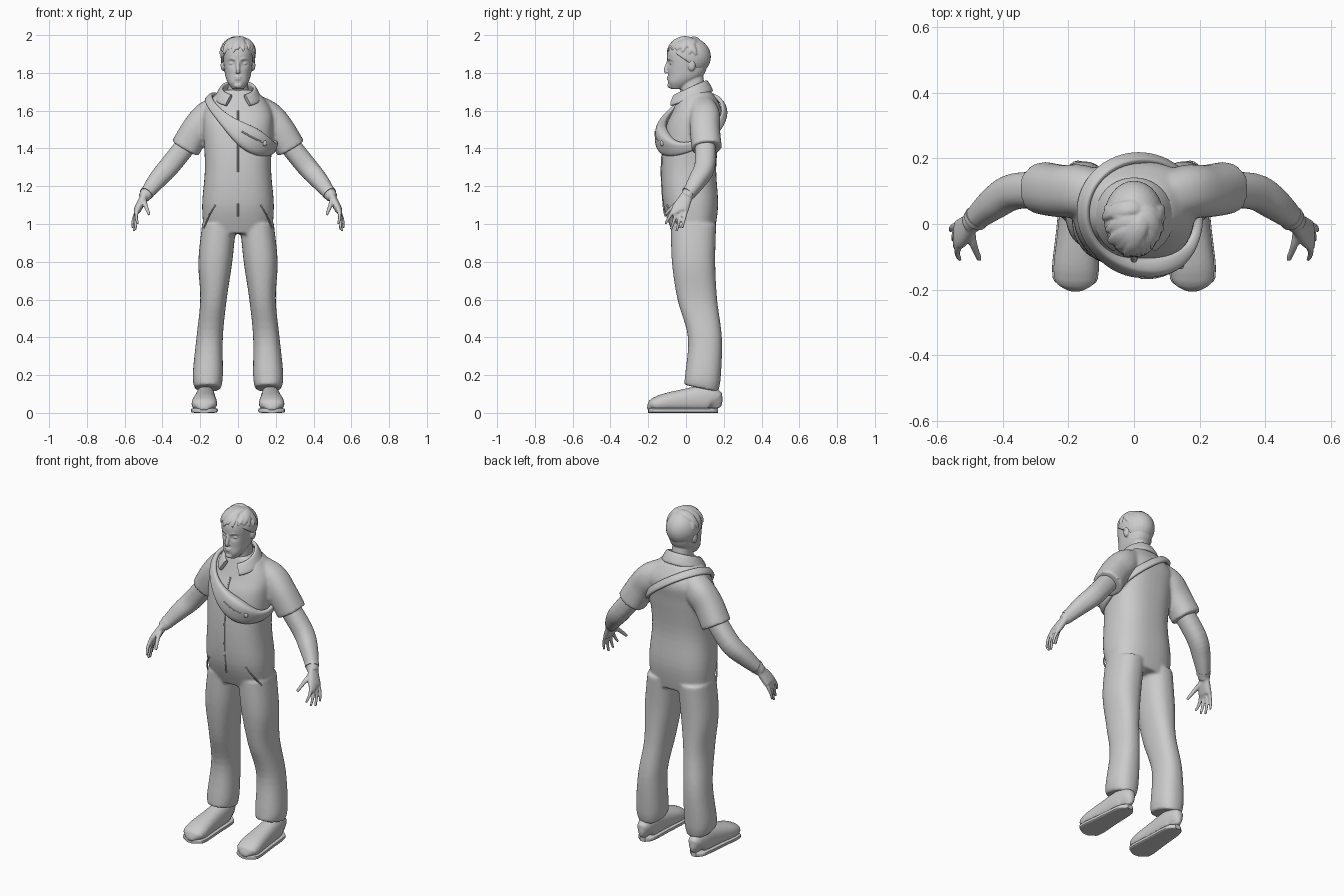
import bpy, bmesh, math, random
from mathutils import Vector, Matrix

if bpy.data.objects.get("Cube"):
    bpy.data.objects.remove(bpy.data.objects["Cube"])

shade = (.6, .6, .6, 1)
grey = bpy.data.materials.new("plain grey")
grey.use_nodes = True
grey.diffuse_color = shade
grey.node_tree.nodes["Principled BSDF"].inputs["Base Color"].default_value = shade

SIDES = (1, -1)
BACKWARD, UPWARD = Vector((0, 1, 0)), Vector((0, 0, 1))


def spline(rings, closed, steps):
    """Smooth path through rings of x, y, z and two radii."""
    points, count, path = [Vector(ring) for ring in rings], len(rings), []

    def point(index):
        return points[index % count] if closed else points[max(0, min(count - 1, index))]

    for index in range(count if closed else count - 1):
        before, start, end, after = (point(index + offset) for offset in range(-1, 3))
        for step in range(steps):
            t = step / steps
            path.append(start + (end - before) * t / 2
                        + (before * 2 - start * 5 + end * 4 - after) * t * t / 2
                        + (start * 3 - before - end * 3 + after) * t ** 3 / 2)
    return path if closed else path + [points[-1]]


def loft(bm, rings, facing=BACKWARD, flat=False, closed=False, sides=28, power=2.3, steps=5, mirror=1):
    """Skin rounded sections; the first radius lies along the facing direction."""
    rings = [ring if len(ring) == 5 else (*ring, ring[-1]) for ring in rings]
    path, loops = spline(rings, closed, steps), []
    count = len(path)
    for index, ring in enumerate(path):
        centre = ring.to_3d()
        following = path[(index + 1) % count] if closed else path[min(count - 1, index + 1)]
        previous = path[index - 1] if closed else path[max(0, index - 1)]
        tangent = UPWARD if flat else (following.to_3d() - previous.to_3d()).normalized()
        across = facing(centre) if callable(facing) else facing
        across = (across - tangent * across.dot(tangent)).normalized()
        beside, loop = tangent.cross(across), []
        for side in range(sides):
            angle = math.tau * side / sides
            u, v = (math.copysign(abs(value) ** (2 / power), value)
                    for value in (math.cos(angle), math.sin(angle)))
            place = centre + across * ring[3] * u + beside * ring[4] * v
            loop.append(bm.verts.new((place.x * mirror, place.y, place.z)))
        loops.append(loop)
    for index in range(count if closed else count - 1):
        lower, upper = loops[index], loops[(index + 1) % count]
        for side in range(sides):
            bm.faces.new((lower[side - 1], lower[side], upper[side], upper[side - 1]))
    if not closed:
        bm.faces.new(loops[0])
        bm.faces.new(loops[-1])


def tube(bm, points, radius, end_scale=1, mirror=1, facing=BACKWARD):
    """Round strip whose radius tapers evenly along its points."""
    last = len(points) - 1
    loft(bm, [(*point, radius * (1 + (end_scale - 1) * index / last)) for index, point in enumerate(points)],
         facing, sides=12, mirror=mirror)


def ball(bm, place, size):
    bmesh.ops.create_uvsphere(bm, u_segments=32, v_segments=20, radius=1,
                              matrix=Matrix.Translation(place) @ Matrix.Diagonal((*size, 1)))


def upright(*rows):
    """Rows of height, front, back and half width become level rings."""
    return [(0, (front + back) / 2, height, (back - front) / 2, width) for height, front, back, width in rows]


def finish(name, bm, voxel=0, softness=2):
    """Make the object; voxel blends overlapping pieces into one skin."""
    bmesh.ops.recalc_face_normals(bm, faces=bm.faces[:])
    mesh = bpy.data.meshes.new(name)
    bm.to_mesh(mesh)
    bm.free()
    mesh.materials.append(grey)
    part = bpy.data.objects.new(name, mesh)
    bpy.context.collection.objects.link(part)
    bpy.ops.object.select_all(action='DESELECT')
    part.select_set(True)
    bpy.context.view_layer.objects.active = part
    bpy.ops.object.shade_smooth_by_angle()
    if voxel:
        blend = part.modifiers.new("Blend", 'REMESH')
        blend.mode, blend.voxel_size, blend.use_smooth_shade = 'VOXEL', voxel, True
        soften = part.modifiers.new("Soften", 'SMOOTH')
        soften.iterations = softness


# Clothing: trunk, sleeves and trouser legs in one skin
bm = bmesh.new()
loft(bm, upright((.95, -.07, .15, .18), (1.1, -.12, .17, .19), (1.3, -.13, .16, .175), (1.5, -.11, .18, .185),
                 (1.6, -.07, .19, .18), (1.68, -.04, .15, .125), (1.71, -.03, .12, .08)),
     flat=True, sides=40, power=2.5)
for side in SIDES:
    loft(bm, [(.08, .08, 1.62, .07), (.16, .1, 1.57, .08), (.22, .1, 1.5, .08), (.28, .11, 1.4, .08)], mirror=side)
    loft(bm, [(.1, .04, 1, .12, .09), (.12, .04, .8, .115, .09), (.13, .06, .6, .105, .07),
              (.15, .1, .4, .09, .07), (.16, .09, .2, .095, .08), (.16, .08, .13, .09, .07)],
         flat=True, mirror=side)
hem_top = .2
for vert in bm.verts:
    if vert.co.z < hem_top:  # hems rise over the instep
        vert.co.z += (.08 - vert.co.y) * 3 * (hem_top - vert.co.z)
finish("jumpsuit", bm, .009, 4)

# Zip line and pocket seams
bm = bmesh.new()
tube(bm, [(0, -.11, 1.04), (0, -.12, 1.1), (0, -.13, 1.3), (0, -.11, 1.5), (0, -.07, 1.6)], .004)
for side in SIDES:
    tube(bm, [(.12, -.1, 1.1), (.15, -.08, 1.05), (.18, -.03, .98)], .004, mirror=side)
finish("front_seams", bm)

# Turned-down collar, open at the throat
bm = bmesh.new()
collar, count, gap = [], 16, .5
for index in range(count + 1):
    angle = gap + (math.tau - 2 * gap) * index / count
    forward = math.cos(angle)
    collar.append((.1 * math.sin(angle), .02 - .1 * forward, 1.69 - .04 * forward, .011, .034))
loft(bm, collar, facing=lambda c: Vector((c.x, c.y - .02, .06)), power=3, steps=2)
finish("collar", bm)

# Bare arms and hands
bm = bmesh.new()
for side in SIDES:
    loft(bm, [(.24, .1, 1.46, .055), (.36, .1, 1.31, .055), (.43, .06, 1.23, .048), (.5, 0, 1.14, .03)], mirror=side)
    loft(bm, [(.49, .01, 1.16, .03, .02), (.53, -.03, 1.08, .045, .02), (.54, -.03, 1.06, .04, .01)], mirror=side)
    for finger in range(4):
        spread = finger / 3
        knuckle = Vector((.535, .07 * spread - .07, 1.07))
        tip = Vector((.53 + .03 * spread, .09 * spread - .11, 1 - .04 * math.sin(2.6 * spread)))
        bend = (knuckle + tip) / 2 + Vector((.006, 0, 0))
        tube(bm, [knuckle, bend, tip], .011, .6, side)
    tube(bm, [(.5, -.01, 1.13), (.49, -.06, 1.1), (.47, -.11, 1.05)], .016, .5, side, Vector((1, 0, 0)))
finish("arms_and_hands", bm, .0055)

# Wrist bands
bm = bmesh.new()
for side in SIDES:
    loft(bm, [(.478, .02, 1.17, .038), (.486, .01, 1.16, .036)], mirror=side)
finish("wrist_bands", bm)

# Shoes: height falls and width grows towards a rounded toe, over flat soles
shoes, soles = bmesh.new(), bmesh.new()
upper, sole = [], []
for index in range(17):
    along = index / 16
    x, y = .17 + .01 * along, .17 - .37 * along
    ends = .25 + .75 * math.sqrt(1 - abs(2 * along - 1) ** 5)
    height = (.08 - .04 * along) * ends
    width = (.05 + .03 * along ** 2) * ends
    upper.append((x, y, height + .005, height, width))
    sole.append((x, y, .013, .013, width + .004))
for side in SIDES:
    loft(shoes, upper, UPWARD, steps=2, mirror=side)
    loft(soles, sole, UPWARD, power=5, steps=2, mirror=side)
finish("shoes", shoes, .007)
finish("soles", soles)

# Head, neck, nose, lips, chin, brows and ears
bm = bmesh.new()
loft(bm, upright((1.715, -.08, -.02, .03), (1.75, -.095, .04, .055), (1.8, -.094, .1, .07),
                 (1.9, -.1, .12, .08), (1.95, -.08, .1, .07), (1.98, -.03, .06, .04)),
     flat=True, sides=56, steps=9)
eye = Vector((.034, -.075, 1.85))
for vert in bm.verts:
    if vert.co.y < 0:  # eye sockets
        distance = math.hypot(abs(vert.co.x) - eye.x, vert.co.z - eye.z)
        vert.co.y += .014 * math.exp(-(distance / .017) ** 2)
loft(bm, [(0, .06, 1.58, .07), (0, .04, 1.68, .068, .058), (0, .03, 1.79, .06, .05)], flat=True)
tube(bm, [(0, -.09, 1.87), (0, -.1, 1.84), (0, -.107, 1.815), (0, -.1, 1.8)], .008, 1.6)
for height in (1.778, 1.767):
    ball(bm, (0, -.092, height), (.02, .011, .005))
ball(bm, (0, -.085, 1.733), (.022, .014, .014))
for side in SIDES:
    ball(bm, (side * eye.x, eye.y, eye.z), (.014, .012, .009))
    tube(bm, [(.013, -.095, 1.87), (.034, -.09, 1.876), (.055, -.07, 1.87)], .006, .7, side)
    ball(bm, (side * .08, .03, 1.84), (.012, .02, .03))
finish("head", bm, .0045)

# Hair: a sloping cap with tousled locks fanned from an off-centre crown
middle, size = Vector((0, .016, 1.885)), Vector((.092, .116, .104))
bm = bmesh.new()
ball(bm, middle, size)
cut = bmesh.ops.bisect_plane(bm, geom=bm.verts[:] + bm.edges[:] + bm.faces[:], plane_co=(0, -.1, 1.935),
                             plane_no=(0, .7, 1), clear_inner=True)
bmesh.ops.edgeloop_fill(bm, edges=[item for item in cut["geom_cut"] if isinstance(item, bmesh.types.BMEdge)])
random.seed(4)
crown, lock_count = Vector((.3, 0, 1)), 13
for index in range(lock_count):
    angle = math.pi * (1.2 * index / (lock_count - 1) - .6)
    end = Vector((math.sin(angle), -math.cos(angle), random.uniform(.1, .4)))
    start = crown + Vector((random.uniform(-.4, .4), random.uniform(-.4, .4), 0))
    thickness, lock = random.uniform(.018, .026), []
    for step in range(6):
        along = step / 5
        direction = start.lerp(end, along).normalized() * (.92 + .13 * along)
        radius = thickness * (.2 + .8 * math.sin(math.pi * (.2 + .8 * along)))
        lock.append((*(middle + direction * size), radius * .55, radius))
    loft(bm, lock, lambda c: c - middle, sides=14)
finish("hair", bm, .0045, 1)

# Sling bag: a slanting strap loop that swells into the pouch on the chest
core = Vector((.02, .035, 1.47))
sling, seam, count = [], [], 40
for index in range(count):
    angle = math.tau * (index / count - .7)
    cosine, sine = math.cos(angle), math.sin(angle)
    swell = math.exp(-((angle + 1.25) / .75) ** 2)
    x, y, z = core.x + .175 * cosine, core.y + .167 * sine, 1.54 - .125 * cosine + .06 * sine
    thick = .011 + .024 * swell
    sling.append((x, y, z, thick, .022 + .044 * swell))
    if swell > .7:
        seam.append((x + thick * cosine, y + thick * sine, z + .01))
bm = bmesh.new()
loft(bm, sling, lambda c: c - core, closed=True, power=3, steps=2)
finish("sling_bag", bm)
bm = bmesh.new()
tube(bm, seam, .004, facing=UPWARD)
ball(bm, seam[-1], (.012, .012, .016))
finish("bag_zip_and_buckle", bm)
